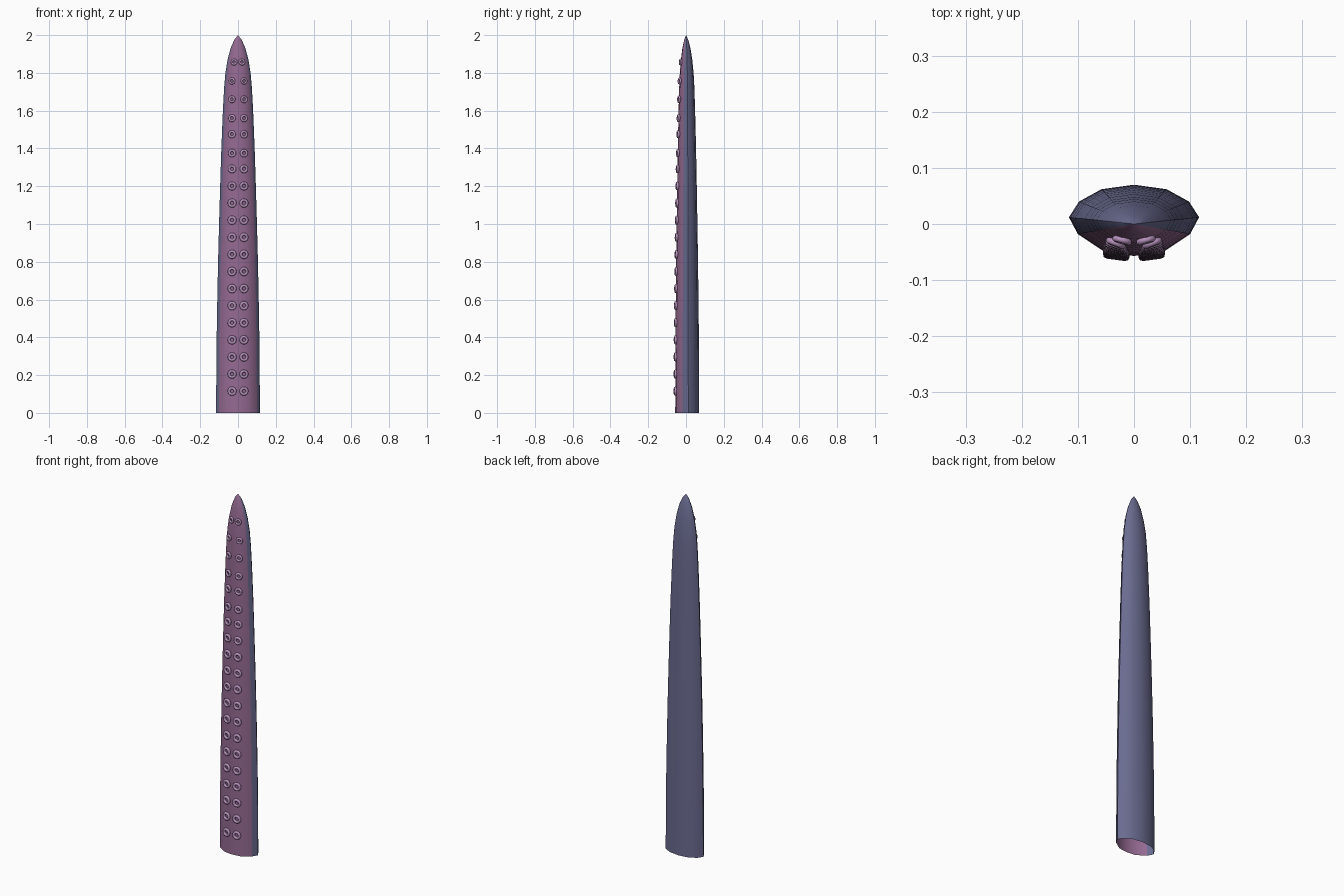
import bpy, bmesh, math
from mathutils import Vector

if "Cube" in bpy.data.objects:
    bpy.data.objects.remove(bpy.data.objects["Cube"])


def material(name, rgb):
    m = bpy.data.materials.new(name)
    m.diffuse_color = (*rgb, 1)
    m.use_nodes = True
    m.node_tree.nodes["Principled BSDF"].inputs["Base Color"].default_value = m.diffuse_color
    return m


SLATE = material("slate blue skin", (0.145, 0.15, 0.28))
MAUVE = material("mauve underside", (0.30, 0.145, 0.29))
LILAC = material("lilac sucker", (0.47, 0.29, 0.51))

# Right half of the base cross-section, back to front
HALF = [(0, 0.07), (0.058, 0.062), (0.098, 0.04), (0.116, 0.012),
        (0.1, -0.018), (0.052, -0.05), (0, -0.057)]
SECTION = HALF + [(-x, y) for x, y in HALF[-2:0:-1]]
# Height and scale of each ring
RINGS = [(0, 1), (0.2, 0.99), (0.4, 0.975), (0.6, 0.945), (0.8, 0.91),
         (1.0, 0.865), (1.2, 0.815), (1.4, 0.76), (1.6, 0.69), (1.72, 0.635),
         (1.8, 0.575), (1.87, 0.475), (1.93, 0.34), (1.975, 0.17), (2.0, 0)]


def scale_at(z):
    for (z0, s0), (z1, s1) in zip(RINGS, RINGS[1:]):
        if z <= z1:
            return s0 + (s1 - s0) * (z - z0) / (z1 - z0)
    return 0


def front_point(x, z):
    """Point on the front surface at x, z."""
    s = scale_at(z)
    u = abs(x) / s
    (xa, ya), (xb, yb), (xc, yc) = HALF[6], HALF[5], HALF[4]
    if u < xb:
        y = ya + (yb - ya) * u / xb
    else:
        y = yb + (yc - yb) * (u - xb) / (xc - xb)
    return Vector((x, y * s, z))


# Tentacle body, open at the bottom
bm = bmesh.new()
loops = [[bm.verts.new((x * s, y * s, z)) for x, y in SECTION] for z, s in RINGS[:-1]]
tip = bm.verts.new((0, 0, 2))
n = len(SECTION)
for i in range(n):
    j = (i + 1) % n
    underside = 4 <= i <= 7
    new = [bm.faces.new((a[i], a[j], b[j], b[i])) for a, b in zip(loops, loops[1:])]
    new.append(bm.faces.new((loops[-1][i], loops[-1][j], tip)))
    for f in new:
        f.material_index = int(underside)
        f.smooth = True
bmesh.ops.recalc_face_normals(bm, faces=bm.faces)
mesh = bpy.data.meshes.new("tentacle_body")
bm.to_mesh(mesh)
bm.free()
mesh.materials.append(SLATE)
mesh.materials.append(MAUVE)
body = bpy.data.objects.new("tentacle_body", mesh)
bpy.context.collection.objects.link(body)
bpy.context.view_layer.objects.active = body
body.select_set(True)
bpy.ops.object.shade_smooth_by_angle(angle=math.radians(35))

# Two rows of sucker rings following the underside
HEIGHTS = [0.115 + 0.0905 * i for i in range(14)] + [1.375, 1.475, 1.56, 1.66, 1.757, 1.857]
for row, z in enumerate(HEIGHTS):
    t = max(0, (z - 1.1) / 0.75)
    size = 1 - 0.24 * t
    off = 0.02 if z > 1.8 else 0.031
    for side, label in ((-1, "left"), (1, "right")):
        x = side * off
        p = front_point(x, z)
        e = 0.012
        dx = front_point(x + e, z) - front_point(x - e, z)
        dz = front_point(x, z + e) - front_point(x, z - e)
        normal = dx.cross(dz).normalized()
        bpy.ops.mesh.primitive_torus_add(
            major_segments=16, minor_segments=8,
            major_radius=0.0165 * size, minor_radius=0.0075 * size,
            location=p + normal * 0.004,
            rotation=normal.to_track_quat('Z', 'Y').to_euler())
        ring = bpy.context.object
        ring.name = f"sucker_{label}_{row + 1}"
        ring.data.materials.append(LILAC)
        bpy.ops.object.shade_smooth()
